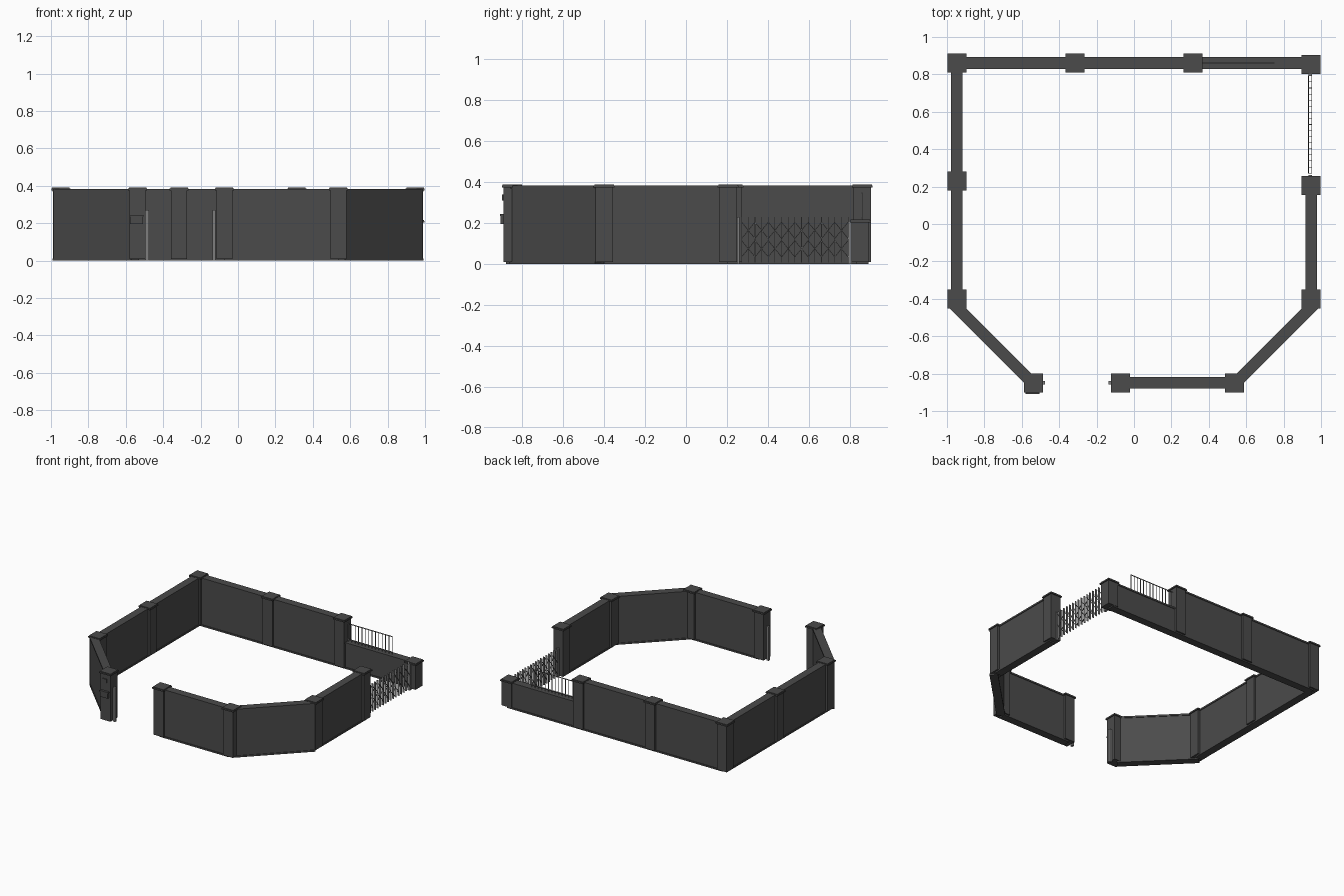
import bpy, bmesh, math
from mathutils import Vector, Matrix

cube = bpy.data.objects.get("Cube")
if cube:
    bpy.data.objects.remove(cube)


def material(name, value):
    m = bpy.data.materials.new(name)
    m.use_nodes = True
    colour = (value, value, value, 1)
    m.diffuse_color = colour
    bsdf = next(n for n in m.node_tree.nodes if n.type == 'BSDF_PRINCIPLED')
    bsdf.inputs["Base Color"].default_value = colour
    return m


stone = material("charcoal stone", 0.07)
steel = material("grey steel", 0.21)


def block(bm, lo, hi, turn=None):
    """Box between two corners, optionally transformed."""
    lo, hi = Vector(lo), Vector(hi)
    m = Matrix.Translation((lo + hi) / 2) @ Matrix.Diagonal((*(hi - lo), 1))
    bmesh.ops.create_cube(bm, size=1, matrix=(turn or Matrix()) @ m)


def finish(bm, name, mat):
    mesh = bpy.data.meshes.new(name)
    bm.to_mesh(mesh)
    bm.free()
    mesh.materials.append(mat)
    ob = bpy.data.objects.new(name, mesh)
    bpy.context.collection.objects.link(ob)


def box(name, lo, hi, mat):
    bm = bmesh.new()
    block(bm, lo, hi)
    finish(bm, name, mat)


def pillar(name, x, y, top=0.39):
    bm = bmesh.new()
    block(bm, (x - .043, y - .043, .01), (x + .043, y + .043, top - .015))
    # Overhanging cap with a stepped top
    block(bm, (x - .051, y - .051, top - .015), (x + .051, y + .051, top - .005))
    block(bm, (x - .047, y - .047, top - .005), (x + .047, y + .047, top))
    finish(bm, name, stone)


def wall(name, a, b, top=0.383):
    a, b = Vector((*a, 0)), Vector((*b, 0))
    d = b - a
    turn = Matrix.Translation(a) @ Matrix.Rotation(math.atan2(d.y, d.x), 4, 'Z')
    n = d.length
    bm = bmesh.new()
    block(bm, (0, -.026, .01), (n, .026, top - .013), turn)
    block(bm, (0, -.031, top - .013), (n, .031, top), turn)   # coping
    block(bm, (0, -.031, 0), (n, .031, .012), turn)           # plinth
    finish(bm, name, stone)


def bar(bm, a, b, width):
    """Square bar between two points."""
    a, b = Vector(a), Vector(b)
    d = b - a
    turn = Matrix.Translation(a) @ d.to_track_quat('Z', 'Y').to_matrix().to_4x4()
    block(bm, (-width / 2, -width / 2, 0), (width / 2, width / 2, d.length), turn)


# Perimeter pillars, from the entrance round to the side gate
L, R, B, F = -.947, .947, .861, -.849
entry, corner = (-.537, F), (.537, F)
run = [(L, -.4), (L, .23), (L, B), (-.315, B), (.315, B)]
for i, p in enumerate([entry] + run):
    pillar(f"long_run_pillar_{i + 1}", *p)
for i, p in enumerate([(-.073, F), corner, (R, -.4), (R, .205)]):
    pillar(f"short_run_pillar_{i + 1}", *p)

# Straight walls between the pillars
for i, (a, b) in enumerate(zip(run, run[1:])):
    wall(f"long_run_wall_{i + 1}", a, b)
wall("front_wall", (-.073, F), corner)
wall("left_wall", (R, -.4), (R, .205))

# Angled corner walls, set to the outer corners of their pillars
for name, s in (("right", -1), ("left", 1)):
    wall(f"{name}_angled_wall", (s * .97, -.423), (s * .55, -.843))

# Low back wall and its corner pillar
pillar("low_corner_pillar", R, .852, .218)
wall("low_back_wall", (.315, B), (R, B), .208)

# Railing on the low wall
bm = bmesh.new()
count = 14
for i in range(count):
    x = .365 + i * .385 / (count - 1)
    bar(bm, (x, B, .2), (x, B, .35), .004)
for z in (.225, .348):
    bar(bm, (.355, B, z), (.752, B, z), .005)
finish(bm, "wall_railing", steel)

# Folding side gate: uprights and two rows of crossed slats
bm = bmesh.new()
gx, y0, step, bays = .942, .272, .0325, 16
for i in range(bays + 1):
    y = y0 + i * step
    block(bm, (gx - .008, y - .0015, .008), (gx + .008, y + .0015, .23))
for i in range(0, bays, 2):
    ya, yb = y0 + i * step, y0 + (i + 2) * step
    for z in (.035, .125):
        bar(bm, (gx - .009, ya, z), (gx - .009, yb, z + .08), .004)
        bar(bm, (gx + .009, yb, z), (gx + .009, ya, z + .08), .004)
finish(bm, "folding_side_gate", steel)
box("side_gate_hinge_post", (gx - .01, .25, 0), (gx + .01, .262, .23), steel)
box("side_gate_latch_post", (gx - .01, .792, 0), (gx + .01, .812, .21), steel)

# Gate channels on the entrance pillars
for name, x in (("right_entrance_channel", -.485), ("left_entrance_channel", -.128)):
    box(name, (x - .009, F - .01, 0), (x + .009, F + .01, .27), steel)

# Letter box and intercom on the entrance pillar
box("letter_box", (-.577, -.907, .195), (-.507, -.885, .236), stone)
box("letter_box_lid", (-.58, -.91, .236), (-.504, -.885, .245), stone)
box("intercom_plate", (-.56, -.899, .31), (-.525, -.89, .34), stone)
